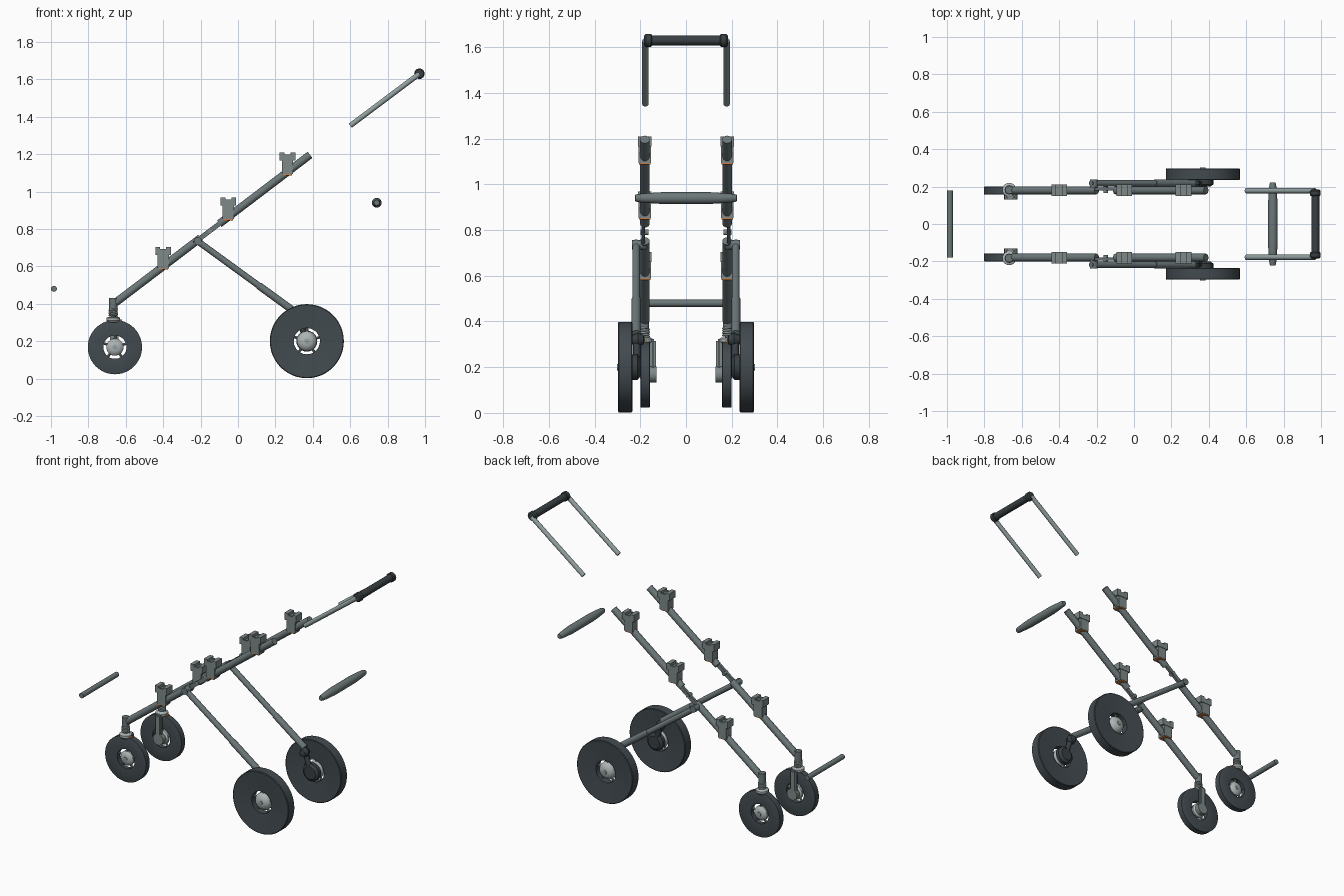
import bpy, bmesh, math
from mathutils import Vector, Matrix

cube = bpy.data.objects.get("Cube")
if cube:
    bpy.data.objects.remove(cube, do_unlink=True)


def material(name, r, g, b):
    m = bpy.data.materials.new(name)
    m.use_nodes = True
    m.diffuse_color = (r, g, b, 1)
    m.node_tree.nodes["Principled BSDF"].inputs["Base Color"].default_value = (r, g, b, 1)
    return m


RUBBER = material("dark rubber", .055, .07, .08)
GRIP = material("grip black", .04, .05, .055)
FRAME = material("frame grey", .15, .185, .19)
CLAMP = material("clamp grey", .21, .25, .25)
ROD = material("light rod grey", .29, .35, .35)
HUB = material("hub silver", .42, .46, .46)
ORANGE = material("orange accent", .6, .2, .05)


def finish(name, bm, mat):
    bmesh.ops.recalc_face_normals(bm, faces=bm.faces)
    me = bpy.data.meshes.new(name)
    bm.to_mesh(me)
    bm.free()
    me.materials.append(mat)
    ob = bpy.data.objects.new(name, me)
    bpy.context.collection.objects.link(ob)
    bpy.ops.object.select_all(action='DESELECT')
    ob.select_set(True)
    bpy.context.view_layer.objects.active = ob
    bpy.ops.object.shade_smooth_by_angle(angle=math.radians(35))
    return ob


def lathe(name, profile, origin, axis, mat, steps=24):
    """Revolve (radius, height) points about an axis through origin."""
    bm = bmesh.new()
    vs = [bm.verts.new((r, 0, h)) for r, h in profile]
    es = [bm.edges.new(pair) for pair in zip(vs, vs[1:])]
    bmesh.ops.spin(bm, geom=vs + es, cent=(0, 0, 0), axis=(0, 0, 1),
                   angle=math.tau, steps=steps)
    bmesh.ops.remove_doubles(bm, verts=bm.verts, dist=.0001)
    turn = Vector((0, 0, 1)).rotation_difference(Vector(axis)).to_matrix().to_4x4()
    bm.transform(Matrix.Translation(origin) @ turn)
    return finish(name, bm, mat)


def tube(name, p, q, r, mat, steps=16):
    d = Vector(q) - Vector(p)
    n = d.length
    return lathe(name, [(0, 0), (r, 0), (r, n), (0, n)], p, d.normalized(), mat, steps)


def box(name, centre, size, mat, tilt=0, bevel=0):
    bm = bmesh.new()
    bmesh.ops.create_cube(bm, size=1)
    bm.transform(Matrix.Diagonal((*size, 1)))
    if bevel:
        bmesh.ops.bevel(bm, geom=bm.edges[:], offset=bevel, segments=2, affect='EDGES')
    bm.transform(Matrix.Translation(centre) @ Matrix.Rotation(tilt, 4, 'Y'))
    return finish(name, bm, mat)


def wheel(name, x, y, z, s, radius, half, hole, hub):
    c, out = (x, s * y, z), (0, s, 0)
    # dished tyre with a square tread
    lathe(name + "_tyre", [(hole, -half * .7), (radius - .004, -half), (radius, -half * .9),
                           (radius, half * .9), (radius - .004, half), (hole, half * .7),
                           (hole, -half * .7)], c, out, RUBBER, 48)
    # domed hub and nut
    lathe(name + "_hub", [(0, -half), (hub * .8, -half), (hub, -half * .5), (hub, half * .2),
                          (hub * .8, half * .7), (hub * .45, half), (0, half * 1.05)],
          c, out, HUB)
    lathe(name + "_nut", [(.014, half * .8), (.014, half + .004), (0, half + .006)], c, out, ROD, 12)
    for i in range(5):
        a = math.tau * i / 5 + .3
        d = Vector((math.cos(a), 0, math.sin(a)))
        tube(name + "_spoke", Vector(c) + d * hub * .8, Vector(c) + d * (hole + .005), .007, CLAMP, 8)


def spring(name, x, y, z0, z1, r, turns):
    cu = bpy.data.curves.new(name, 'CURVE')
    cu.dimensions = '3D'
    cu.bevel_depth = .005
    cu.bevel_resolution = 2
    sp = cu.splines.new('POLY')
    n = turns * 16
    sp.points.add(n)
    for i, p in enumerate(sp.points):
        a = math.tau * i / 16
        p.co = (x + r * math.cos(a), y + r * math.sin(a), z0 + (z1 - z0) * i / n, 1)
    cu.materials.append(ROD)
    bpy.context.collection.objects.link(bpy.data.objects.new(name, cu))


RAIL_Y, LEG_Y = .18, .218
SLOPE = .79 / 1.04
TILT = -math.atan(SLOPE)


def rail(x, y):
    return Vector((x, y, .41 + (x + .65) * SLOPE))


for s, side in ((1, "left_"), (-1, "right_")):
    y = s * RAIL_Y
    # folding side rail
    tube(side + "lower_rail", rail(-.655, y), rail(-.2, y), .021, FRAME)
    tube(side + "upper_rail", rail(-.1, y), rail(.385, y), .021, FRAME)
    box(side + "fold_hinge", rail(-.15, s * .187), (.17, .016, .026), FRAME, TILT)
    tube(side + "fold_pivot", rail(-.15, s * .165), rail(-.15, s * .2), .012, CLAMP)

    # seat clamps: body, flared head and open socket
    for x in (-.4, -.052, .265):
        c = rail(x, y)

        def part(name, dx, dy, z0, z1, w, d, mat=CLAMP):
            box(side + name, c + Vector((dx, dy, (z0 + z1) / 2)), (w, d, z1 - z0), mat)

        part("clamp_body", 0, 0, -.012, .065, .06, .054)
        part("clamp_head", 0, 0, .06, .086, .084, .06)
        for k in (-1, 1):
            part("clamp_lip", k * .029, 0, .084, .104, .026, .06)
            part("clamp_wall", 0, k * .025, .084, .092, .034, .01)
        part("clamp_seam", 0, 0, -.018, -.012, .05, .05, ORANGE)

    # rear leg with thicker lower sleeve and end joint
    top = Vector((-.23, s * LEG_Y, .745))
    end = Vector((.32, s * LEG_Y, .345))
    mid = top.lerp(end, .62)
    tube(side + "rear_leg", top, mid, .017, FRAME)
    tube(side + "leg_sleeve", mid, end, .02, FRAME)
    tube(side + "leg_pivot", (-.215, s * .17, .735), (-.215, s * .237, .735), .021, FRAME)
    lathe(side + "leg_joint", [(0, -.03), (.02, -.024), (.03, 0), (.02, .024), (0, .03)],
          (.325, s * .21, .32), (0, s, 0), GRIP)
    tube(side + "joint_arm", (.325, s * .215, .32), (.36, s * .215, .22), .016, GRIP)

    # rear wheel and brake drum
    wheel(side + "rear_wheel", .368, .266, .2, s, .198, .031, .07, .054)
    lathe(side + "brake_drum", [(0, 0), (.04, 0), (.056, .012), (.056, .038), (0, .038)],
          (.368, s * .2, .2), (0, s, 0), GRIP)

    # front wheel, fork and sprung swivel
    wheel(side + "front_wheel", -.658, .179, .168, s, .145, .021, .062, .046)
    box(side + "front_fork", (-.662, s * .144, .23), (.045, .026, .185), CLAMP, 0, .008)
    tube(side + "fork_axle", (-.658, s * .13, .168), (-.658, s * .165, .168), .036, CLAMP)
    swivel = (-.667, s * .183)
    lathe(side + "swivel_collar", [(0, 0), (.028, 0), (.037, .01), (.037, .024), (.028, .03), (0, .03)],
          (*swivel, .3), (0, 0, 1), HUB)
    box(side + "collar_tab", (-.627, s * .183, .312), (.012, .02, .008), ORANGE)
    tube(side + "swivel_pin", (*swivel, .32), (*swivel, .38), .013, FRAME)
    spring(side + "swivel_spring", *swivel, .332, .372, .02, 4)
    tube(side + "swivel_post", (*swivel, .37), (*swivel, .432), .022, FRAME)

    # push handle side
    tube(side + "handle_rod", (.6, s * .178, 1.352), (.968, s * .178, 1.628), .014, ROD)
    lathe(side + "handle_cap", [(0, 0), (.024, 0), (.028, .005), (.028, .027), (.022, .034), (0, .036)],
          (.97, s * .149, 1.63), (0, s, 0), GRIP)

# cross bars
tube("handle_grip", (.97, -.16, 1.63), (.97, .16, 1.63), .022, GRIP)
tube("foot_bar", (-.984, -.18, .48), (-.984, .18, .48), .016, FRAME)
lathe("bumper_bar", [(0, -.223), (.014, -.222), (.018, -.21), (.023, -.15), (.026, -.1),
                     (.026, .1), (.023, .15), (.018, .21), (.014, .222), (0, .223)],
      (.742, 0, .94), (0, 1, 0), FRAME)
